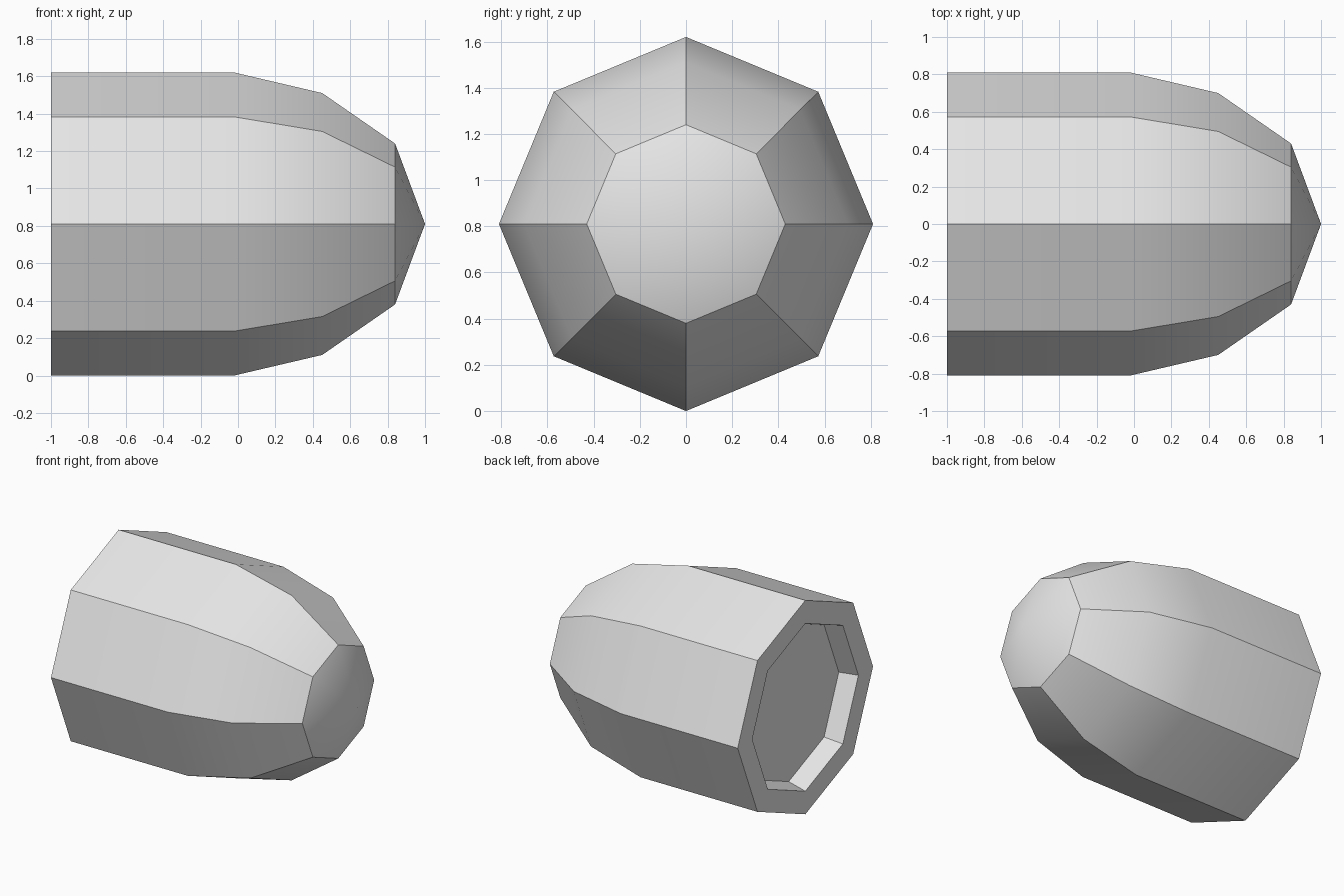
import bpy, bmesh
from math import cos, sin, tau, radians

SIDES = 8
CENTRE_Z = 0.81

# Remove the default cube
cube = bpy.data.objects.get("Cube")
if cube:
    bpy.data.objects.remove(cube, do_unlink=True)

# Plain light grey material
grey = bpy.data.materials.new("light_grey")
grey.use_nodes = True
colour = (0.8, 0.8, 0.8, 1)
grey.diffuse_color = colour
grey.node_tree.nodes["Principled BSDF"].inputs["Base Color"].default_value = colour

# Profile (x, radius): recess floor, recess mouth, outer rim, tapering nose
PROFILE = [(-0.86, 0.60), (-1, 0.635), (-1, 0.81), (-0.02, 0.81),
           (0.45, 0.70), (0.84, 0.43)]
TIP_X = 1


def ring(bm, x, radius):
    return [bm.verts.new((x, radius * cos(tau * i / SIDES),
                          CENTRE_Z + radius * sin(tau * i / SIDES)))
            for i in range(SIDES)]


bm = bmesh.new()
rings = [ring(bm, x, r) for x, r in PROFILE]

# Recess floor
bm.faces.new(rings[0])

# Recess wall, rim and outer panels
for a, b in zip(rings, rings[1:]):
    for i in range(SIDES):
        j = (i + 1) % SIDES
        bm.faces.new((a[i], a[j], b[j], b[i]))

# Pointed nose cap
tip = bm.verts.new((TIP_X, 0, CENTRE_Z))
for i in range(SIDES):
    bm.faces.new((rings[-1][i], rings[-1][(i + 1) % SIDES], tip))

bmesh.ops.recalc_face_normals(bm, faces=bm.faces)
mesh = bpy.data.meshes.new("faceted_shell")
bm.to_mesh(mesh)
bm.free()
mesh.materials.append(grey)

shell = bpy.data.objects.new("faceted_shell", mesh)
bpy.context.collection.objects.link(shell)

# Smooth along the panels and nose, crisp between the sides
bpy.ops.object.select_all(action="DESELECT")
shell.select_set(True)
bpy.context.view_layer.objects.active = shell
bpy.ops.object.shade_smooth_by_angle(angle=radians(30))
